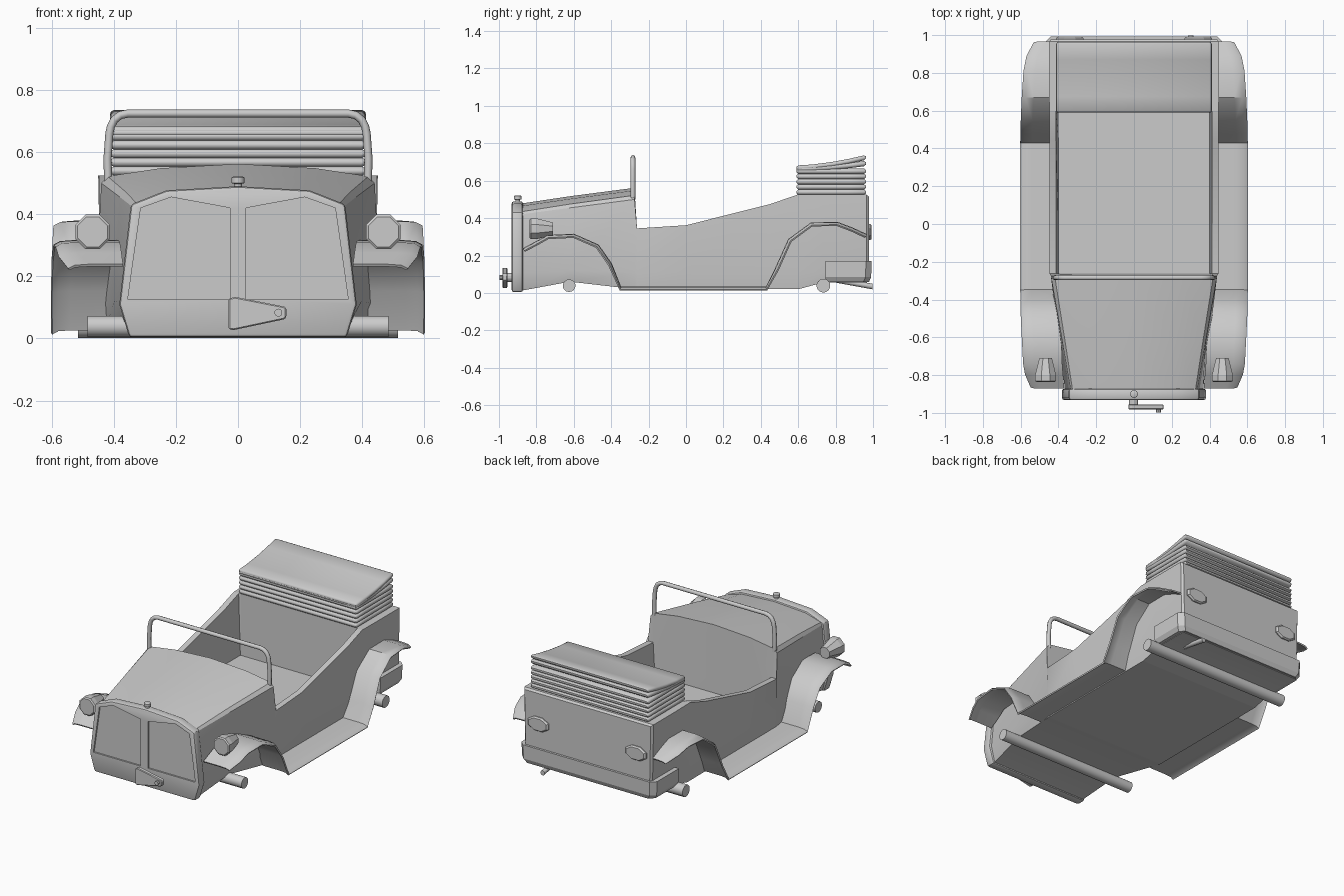
import bpy, bmesh, math

if "Cube" in bpy.data.objects:
    bpy.data.objects.remove(bpy.data.objects["Cube"])


def finish(ob, smooth=None):
    bpy.ops.object.select_all(action='DESELECT')
    bpy.context.view_layer.objects.active = ob
    ob.select_set(True)
    for m in list(ob.modifiers):
        bpy.ops.object.modifier_apply(modifier=m.name)
    if smooth:
        bpy.ops.object.shade_smooth_by_angle(angle=math.radians(smooth))
    return ob


def loft(name, rings, closed=True, cap=True):
    bm = bmesh.new()
    rows = [[bm.verts.new(p) for p in r] for r in rings]
    n = len(rows[0])
    for a, b in zip(rows, rows[1:]):
        for i in range(n if closed else n - 1):
            j = (i + 1) % n
            bm.faces.new((a[i], a[j], b[j], b[i]))
    if closed and cap:
        bm.faces.new(rows[0][::-1])
        bm.faces.new(rows[-1])
    bmesh.ops.recalc_face_normals(bm, faces=bm.faces)
    me = bpy.data.meshes.new(name)
    bm.to_mesh(me)
    bm.free()
    ob = bpy.data.objects.new(name, me)
    bpy.context.collection.objects.link(ob)
    return ob


def prism(name, pts, y0, y1):
    return loft(name, [[(x, y, z) for x, z in pts] for y in (y0, y1)])


def circle(cx, cz, rx, rz, n):
    return [(cx + rx * math.cos((i + .5) * math.tau / n), cz + rz * math.sin((i + .5) * math.tau / n)) for i in range(n)]


def round_y(name, cx, cz, stations, n, rz=1.0):
    # turned part along y: stations are (y, radius)
    return loft(name, [[(x, y, z) for x, z in circle(cx, cz, r, r * rz, n)] for y, r in stations])


def mirrored(half):
    return half + [(-x, z) for x, z in half[::-1] if x > 1e-6]


def add_bevel(ob, w, seg=2):
    m = ob.modifiers.new("bevel", 'BEVEL')
    m.width, m.segments, m.limit_method = w, seg, 'ANGLE'


# Body: bonnet, open cockpit and rear deck in one loft
def tub(rim, floor=.14, low=.02):
    return [(.43, low), (.442, .11), (.448, rim), (.412, rim), (.40, floor), (0, floor)]


rear = [(.43, .055), (.442, .11), (.45, .525), (.412, .525), (.4, .525), (0, .525)]
sections = [
    (-.88, [(.34, .012), (.365, .11), (.335, .42), (.325, .434), (.22, .465), (0, .478)]),
    (-.62, [(.37, .06), (.398, .12), (.38, .455), (.365, .475), (.245, .503), (0, .517)]),
    (-.275, [(.43, .02), (.44, .11), (.44, .50), (.42, .522), (.25, .548), (0, .562)]),
    (-.262, tub(.345)), (0, tub(.362)), (.45, tub(.475)), (.595, tub(.525)),
    (.602, tub(.525, .525)), (.73, rear), (.965, rear),
    (.978, [(x * .975, z + (.012 if z < .1 else -.01 if z > .2 else 0)) for x, z in rear])]
finish(loft("body", [[(x, y, z) for x, z in mirrored(h)] for y, h in sections]), 25)

# Radiator shell with two recessed panels
grille = prism("radiator_shell", mirrored([(.35, .004), (.382, .11), (.345, .432), (.23, .477), (0, .49)]), -.932, -.872)
add_bevel(grille, .012)
finish(grille)
for s in (-1, 1):
    cut = prism("panel_cutter", [(s * x, z) for x, z in
                [(.025, .125), (.355, .125), (.313, .42), (.215, .455), (.025, .42)]], -.96, -.922)
    m = grille.modifiers.new("panel", 'BOOLEAN')
    m.operation, m.object, m.solver = 'DIFFERENCE', cut, 'EXACT'
    finish(grille)
    bpy.data.objects.remove(cut)
finish(grille, 30)

# Radiator cap
ring = circle(0, -.9, 1, 1, 12)
finish(loft("radiator_cap", [[(x * r, -.9 + (y + .9) * r, z) for x, y in ring]
       for r, z in [(.013, .475), (.013, .498), (.021, .5), (.021, .518), (.016, .521)]]), 40)

# Starting crank
round_y("crank_hub", -.003, .083, [(-.925, .025), (-.965, .025)], 12)
crank = prism("crank_arm", [(-.03, .03), (-.015, .027), (.15, .062), (.156, .07), (.156, .097),
                            (.148, .103), (-.01, .134), (-.03, .128)], -.982, -.955)
add_bevel(crank, .004, 1)
finish(crank)
round_y("crank_peg", .13, .083, [(-.975, .013), (-.998, .013)], 10)

# Fenders and running boards: (y, z, inner x, outer x)
path = [(-.87, .235, .37, .545), (-.80, .272, .375, .575), (-.74, .305, .38, .585), (-.60, .312, .385, .592),
        (-.47, .255, .40, .598), (-.40, .155, .41, .6), (-.35, .03, .42, .6), (.43, .03, .43, .6),
        (.48, .13, .43, .6), (.55, .285, .43, .597), (.67, .373, .43, .592), (.81, .375, .43, .583),
        (.89, .345, .43, .568), (.965, .31, .43, .53)]
for s, side in ((1, "right"), (-1, "left")):
    rows = []
    for i, (y, z, xi, xo) in enumerate(path):
        a, b = path[max(i - 1, 0)], path[min(i + 1, len(path) - 1)]
        l = math.hypot(b[0] - a[0], b[1] - a[1])
        ny, nz = (b[1] - a[1]) / l, -(b[0] - a[0]) / l
        rows.append([(s * x, y + ny * d, z + nz * d) for x, d in
                     ((xi, 0), (xo - .06, 0), (xo - .02, .003), (xo, .014))])
    fender = loft(side + "_fender", rows, closed=False)
    m = fender.modifiers.new("thick", 'SOLIDIFY')
    m.thickness, m.offset = .009, 0
    finish(fender, 35)

    # Headlight and tail light
    round_y(side + "_headlight", s * .468, .343, [(-.836, .052), (-.83, .06), (-.80, .06), (-.71, .036)], 8)
    round_y(side + "_tail_light", s * .34, .325, [(.97, .078), (.984, .078), (.993, .066)], 8, .6)

# Axles
for name, y, r, hw in (("front_axle", -.625, .034, .485), ("rear_axle", .735, .037, .515)):
    finish(loft(name, [[(x, y + a, b) for a, b in circle(0, .039, r, r, 14)] for x in (-hw, hw)]), 40)

# Windshield frame tube
pts = [(.418, .50), (.42, .58), (.414, .66)]
pts += [(.355 + .056 * math.cos(a), .668 + .056 * math.sin(a)) for a in (math.radians(d) for d in (15, 40, 65, 90))]
cu = bpy.data.curves.new("windshield_frame", 'CURVE')
cu.dimensions, cu.bevel_depth, cu.bevel_resolution, cu.use_fill_caps = '3D', .013, 2, True
full = mirrored(pts)
sp = cu.splines.new('POLY')
sp.points.add(len(full) - 1)
for p, (x, z) in zip(sp.points, full):
    p.co = (x, -.284, z, 1)
frame = bpy.data.objects.new("windshield_frame", cu)
bpy.context.collection.objects.link(frame)
bpy.ops.object.select_all(action='DESELECT')
bpy.context.view_layer.objects.active = frame
frame.select_set(True)
bpy.ops.object.convert(target='MESH')
finish(bpy.context.view_layer.objects.active, 50)

# Folded top: flat layers, then two fanned layers rising to the rear
layers = [(.525 + .028 * i, .028, 0) for i in range(5)] + [(.648, .028, .03), (.656, .026, .055)]
for k, (z0, h, lift) in enumerate(layers):
    rings = []
    for y, q in ((.591, .4), (.6, 1), (.675, 1), (.78, 1), (.87, 1), (.952, 1), (.963, .4)):
        zc = z0 + h / 2 + lift * max(0, (y - .6) / .36) ** 1.6
        w = .402 + .01 * q
        half = [(w - .012, -h / 2 * q), (w - .003, -h / 3 * q), (w, 0), (w - .003, h / 3 * q), (w - .012, h / 2 * q)]
        rings.append([(x, y, zc + z) for x, z in mirrored(half)])
    finish(loft("folded_top_layer_%d" % (k + 1), rings), 50)

# Rear bumper apron wrapping the tail
apron = loft("rear_apron", [[(-w, .745, z), (w, .745, z), (w, y - .03, z), (w - .03, y, z), (-w + .03, y, z), (-w, y - .03, z)]
             for w, y, z in ((.452, .978, .058), (.468, .99, .085), (.472, .992, .172))])
finish(apron, 20)

# Exhaust pipe
finish(loft("exhaust_pipe", [[(.3 + x, y, z) for x, z in circle(0, zc, .015, .015, 10)]
       for y, zc in ((.8, .07), (.998, .034))]), 40)
